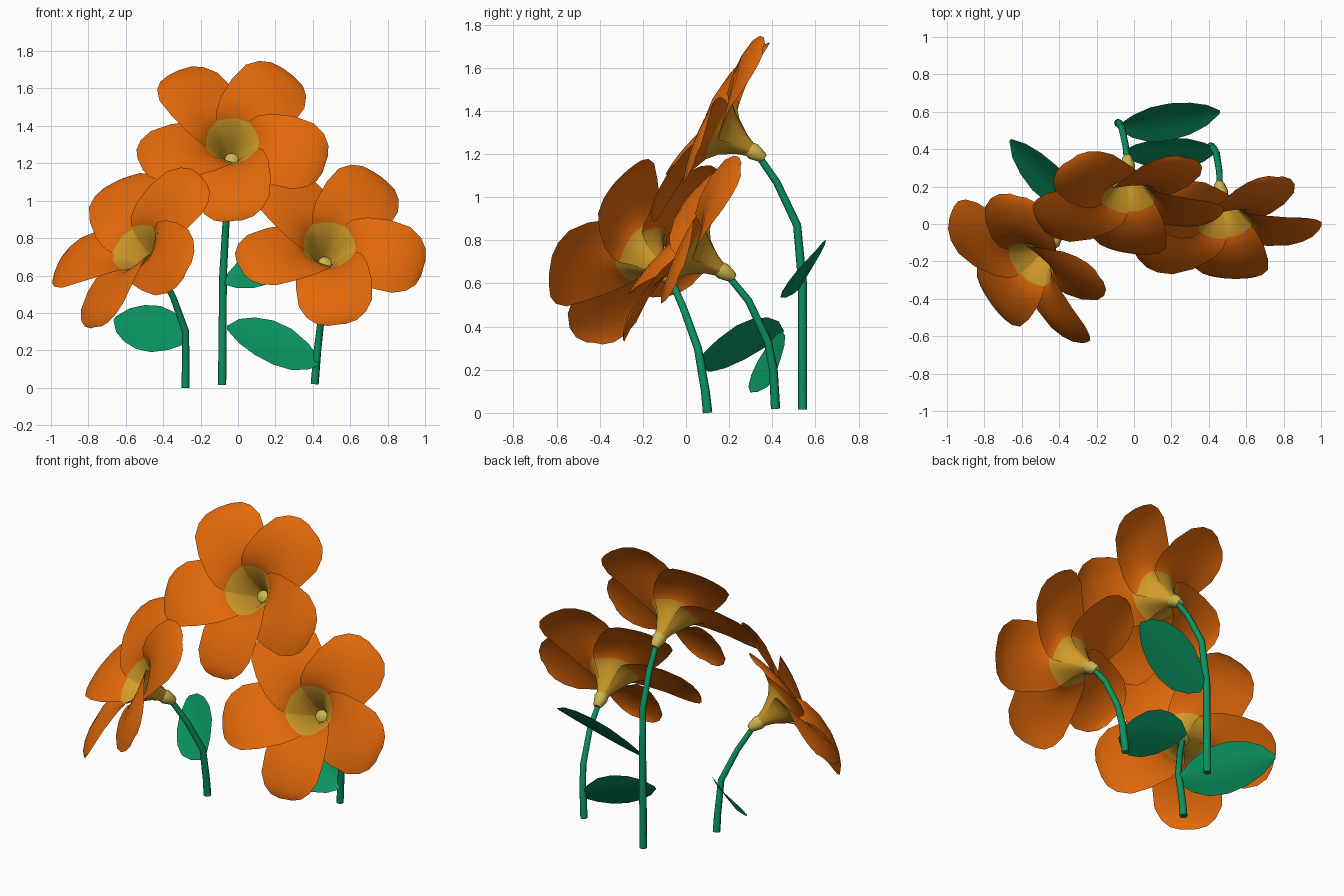
import bpy, bmesh, math
from mathutils import Vector

if "Cube" in bpy.data.objects:
    bpy.data.objects.remove(bpy.data.objects["Cube"])

def material(name, rgb):
    m = bpy.data.materials.new(name)
    m.diffuse_color = (*rgb, 1)
    m.use_nodes = True
    m.node_tree.nodes["Principled BSDF"].inputs["Base Color"].default_value = m.diffuse_color
    return m

ORANGE = material("petal orange", (0.75, 0.138, 0.003))
GOLD = material("throat gold", (0.64, 0.33, 0.022))
YELLOW = material("calyx yellow", (0.60, 0.47, 0.075))
GREEN = material("leaf green", (0.003, 0.30, 0.12))

# Petal rows from base to tip: radius, height along the axis, half width, inward wrap of the edges
PETAL = [(.02, 0, .017, .010), (.055, .09, .050, .035), (.10, .165, .095, .07),
         (.145, .22, .140, .095), (.19, .25, .165, .105), (.26, .272, .188, .10),
         (.34, .286, .200, .06), (.42, .282, .193, .025), (.475, .270, .155, .01),
         (.505, .257, .105, 0), (.52, .245, .045, 0)]
THROAT_ROWS = 3
CALYX = [(-.04, .018), (-.03, .026), (.02, .041), (.045, .036), (.06, .012)]
# Leaf rows: position along the leaf, width factor
LEAF = [(0, .2), (.12, .6), (.3, .93), (.5, 1), (.7, .85), (.87, .55), (1, .08)]

def add_mesh(name, bm, mats, angle=40):
    me = bpy.data.meshes.new(name)
    bm.to_mesh(me)
    bm.free()
    for m in mats:
        me.materials.append(m)
    ob = bpy.data.objects.new(name, me)
    bpy.context.collection.objects.link(ob)
    bpy.ops.object.select_all(action='DESELECT')
    ob.select_set(True)
    bpy.context.view_layer.objects.active = ob
    bpy.ops.object.shade_smooth_by_angle(angle=math.radians(angle))
    return ob

def skin(bm, rows, closed=False):
    """Join rows of points with quads; returns the faces row by row."""
    vs = [[bm.verts.new(p) for p in row] for row in rows]
    n = len(vs[0])
    return [[bm.faces.new((a[j], a[(j + 1) % n], b[(j + 1) % n], b[j]))
             for j in range(n if closed else n - 1)] for a, b in zip(vs, vs[1:])]

def flower(side, base, axis):
    base, n = Vector(base), Vector(axis).normalized()
    u = Vector((0, 0, 1)).cross(n).normalized()
    v = n.cross(u)

    # Five petals wrapped round the throat, each tilted over the next like a pinwheel
    bm = bmesh.new()
    cols = [-1, -.75, -.5, -.25, 0, .25, .5, .75, 1]
    for k in range(5):
        ang = math.radians(-90 + 72 * k)
        out = u * math.cos(ang) + v * math.sin(ang)
        across = n.cross(out)
        rows = []
        for i, (r, a, w, wrap) in enumerate(PETAL):
            flare = min(1, i / 4)
            rows.append([base + out * (r - wrap * s * s) + across * (w * s)
                         + n * (a + flare * w * (.2 * s - .1 * s * s)) for s in cols])
        for i, row in enumerate(skin(bm, rows)):
            for f in row:
                f.material_index = 1 if i < THROAT_ROWS else 0
    add_mesh(side + "_petals", bm, [ORANGE, GOLD])

    # Calyx bulb at the root of the petals
    bm = bmesh.new()
    turns = [2 * math.pi * j / 10 for j in range(10)]
    rings = [[base + n * h + (u * math.cos(t) + v * math.sin(t)) * r for t in turns]
             for h, r in CALYX]
    skin(bm, rings, closed=True)
    bmesh.ops.holes_fill(bm, edges=bm.edges[:])
    bmesh.ops.recalc_face_normals(bm, faces=bm.faces[:])
    add_mesh(side + "_calyx", bm, [YELLOW])

def stem(side, pts):
    cu = bpy.data.curves.new(side + "_stem", 'CURVE')
    cu.dimensions = '3D'
    cu.bevel_depth = .022
    cu.bevel_resolution = 2
    cu.use_fill_caps = True
    sp = cu.splines.new('POLY')
    sp.points.add(len(pts) - 1)
    for i, (p, co) in enumerate(zip(sp.points, pts)):
        p.co = (*co, 1)
        p.radius = 1 - .28 * i / (len(pts) - 1)
    cu.materials.append(GREEN)
    ob = bpy.data.objects.new(side + "_stem", cu)
    bpy.context.collection.objects.link(ob)

def leaf(side, root, tip, half):
    """Pointed leaf folded along its midrib; half is the vector to the upper edge."""
    root, tip, half = Vector(root), Vector(tip), Vector(half)
    fold = (tip - root).cross(half).normalized()
    if fold.z < 0:
        fold.negate()
    bm = bmesh.new()
    rows = []
    for t, w in LEAF:
        mid = root.lerp(tip, t)
        rows.append([mid + half * (w * s) + fold * (.02 * w * abs(s)) for s in (-1, -.5, 0, .5, 1)])
    skin(bm, rows)
    add_mesh(side + "_leaf", bm, [GREEN])

# Back, tallest flower
flower("middle", (-.035, .33, 1.20), (.02, -.85, .54))
stem("middle", [(-.085, .54, .015), (-.08, .54, .6), (-.065, .515, .87),
                (-.045, .42, 1.07), (-.035, .34, 1.185)])
leaf("middle", (-.07, .52, .57), (.46, .60, .75), (0, .10, .11))

# Left flower, turned outwards
flower("left", (-.42, -.08, .63), (-.59, -.60, .54))
stem("left", [(-.28, .10, 0), (-.28, .09, .1), (-.28, .055, .3),
              (-.345, -.01, .48), (-.415, -.07, .62)])
leaf("left", (-.28, .07, .25), (-.66, .45, .37), (.065, .065, .115))

# Right flower
flower("right", (.46, .19, .645), (.12, -.84, .54))
stem("right", [(.41, .415, .02), (.425, .405, .2), (.44, .38, .33),
               (.455, .29, .52), (.46, .20, .63)])
leaf("right", (.43, .395, .14), (-.06, .385, .32), (0, .085, .118))
